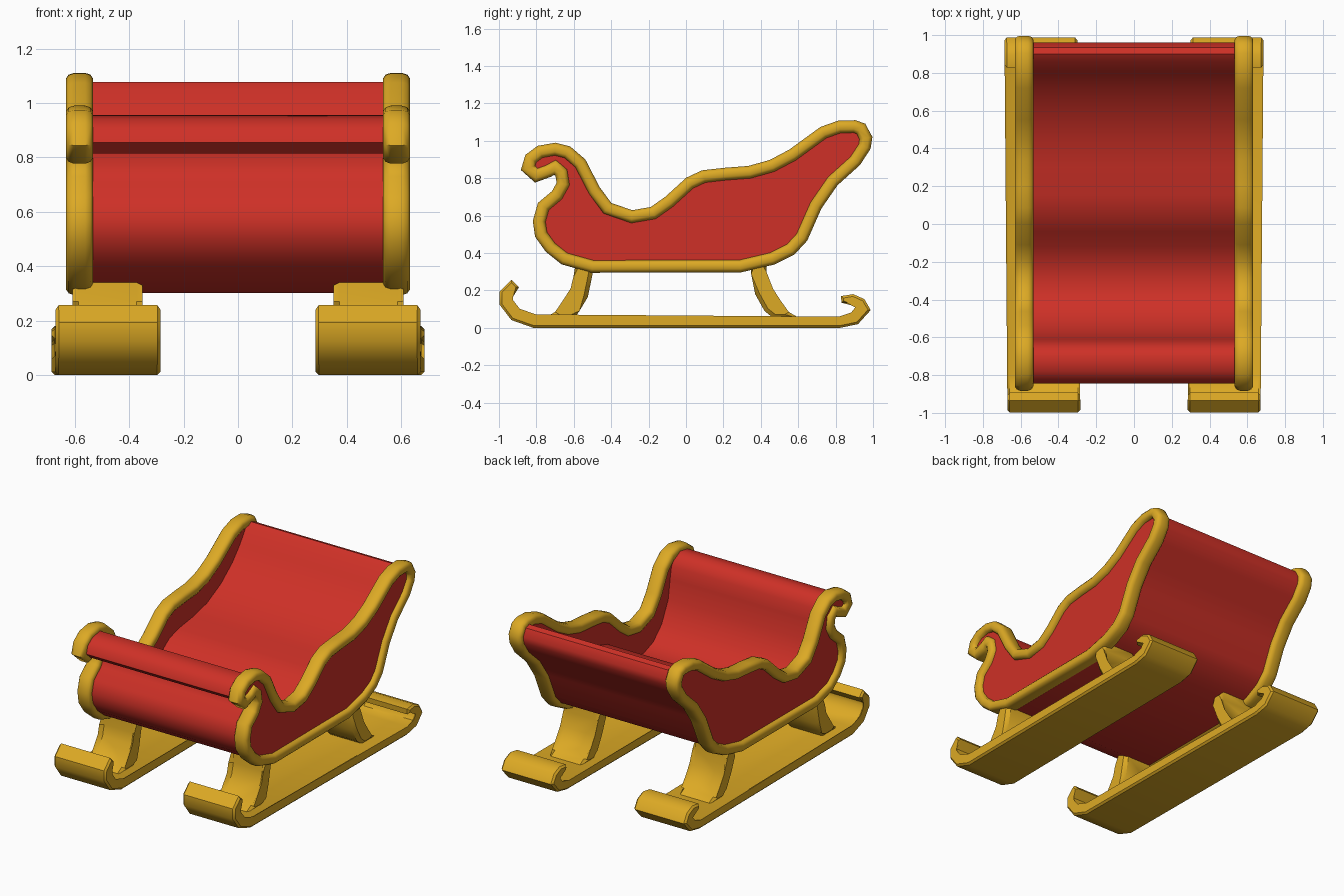
import bpy, bmesh, math
from mathutils import Vector

if "Cube" in bpy.data.objects:
    bpy.data.objects.remove(bpy.data.objects["Cube"])


def material(name, rgb):
    m = bpy.data.materials.new(name)
    m.diffuse_color = (*rgb, 1)
    m.use_nodes = True
    m.node_tree.nodes["Principled BSDF"].inputs["Base Color"].default_value = m.diffuse_color
    return m


RED = material("red paint", (0.62, 0.03, 0.02))
GOLD = material("gold paint", (0.72, 0.40, 0.018))


def finish(name, bm, mat, mirror=True, angle=40):
    bmesh.ops.recalc_face_normals(bm, faces=bm.faces)
    me = bpy.data.meshes.new(name)
    bm.to_mesh(me)
    bm.free()
    me.materials.append(mat)
    me.shade_smooth()
    me.set_sharp_from_angle(angle=math.radians(angle))
    ob = bpy.data.objects.new(name, me)
    bpy.context.collection.objects.link(ob)
    if mirror:
        mod = ob.modifiers.new("mirror", 'MIRROR')
        mod.use_clip = False
        mod.use_mirror_merge = False
    return ob


def prism(name, outline, x0, x1, mat, mirror=True, bevel=0, skew=0):
    """Extrude a (y, z) outline along x, optionally chamfering the end rims."""
    bm = bmesh.new()
    a = [bm.verts.new((x0 + skew * y, y, z)) for y, z in outline]
    b = [bm.verts.new((x1 + skew * y, y, z)) for y, z in outline]
    n = len(a)
    caps = [bm.faces.new(a), bm.faces.new(b[::-1])]
    for i in range(n):
        j = (i + 1) % n
        bm.faces.new((a[j], a[i], b[i], b[j]))
    if bevel:
        rims = [e for f in caps for e in f.edges]
        bmesh.ops.bevel(bm, geom=rims, offset=bevel, segments=1, affect='EDGES')
    return finish(name, bm, mat, mirror)


def normals(pts, closed):
    """Mitred side vectors along a 2D path."""
    out, n = [], len(pts)
    for i in range(n):
        p = Vector(pts[i][:2])
        prev = Vector(pts[i - 1][:2]) if closed or i else None
        nxt = Vector(pts[(i + 1) % n][:2]) if closed or i < n - 1 else None
        d1 = (p - prev).normalized() if prev else (nxt - p).normalized()
        d2 = (nxt - p).normalized() if nxt else d1
        t = (d1 + d2).normalized()
        out.append(Vector((-t.y, t.x)) * min(1 / max(t.dot(d1), 0.1), 1.2))
    return out


def ribbon(path):
    """Outline of a strip following (y, z, half thickness) points."""
    ns = normals(path, False)
    left = [(p[0] + n.x * p[2], p[1] + n.y * p[2]) for p, n in zip(path, ns)]
    right = [(p[0] - n.x * p[2], p[1] - n.y * p[2]) for p, n in zip(path, ns)]
    return left + right[::-1]


# Side outline: front scroll underside, belly and back, then the upper edge
lower = [(-.83, .905), (-.845, .855), (-.80, .815), (-.737, .838), (-.70, .858),
         (-.667, .83), (-.657, .77), (-.69, .71), (-.762, .65), (-.785, .57),
         (-.775, .50), (-.725, .43), (-.65, .37), (-.5, .328), (.29, .33),
         (.46, .37), (.56, .42), (.62, .485), (.695, .655), (.785, .785),
         (.905, .893), (.955, .97), (.962, 1.015), (.935, 1.065), (.90, 1.077)]
upper = [(.82, 1.075), (.735, 1.045), (.57, .925), (.46, .867), (.34, .833),
         (.21, .823), (.095, .81), (.02, .775), (-.09, .675), (-.175, .615),
         (-.29, .595), (-.42, .64), (-.49, .735), (-.565, .88), (-.635, .94)]
scroll_top = [(-.70, .956), (-.78, .942)]
side = lower + upper + scroll_top

# Seat surface: backrest, seat, foot well and dash
seat = [(.86, 1.05), (.80, .96), (.72, .87), (.60, .775), (.45, .70), (.30, .665),
        (.15, .645), (.05, .615), (-.04, .55), (-.12, .475), (-.22, .425),
        (-.33, .41), (-.43, .445), (-.52, .53), (-.59, .67), (-.61, .80),
        (-.625, .88), (-.655, .93)]
belly = [(y, z - .026 if z < .36 else z) for y, z in lower]
prism("body_and_seat", belly + seat + scroll_top, -.56, .56, RED, mirror=False)

# Side panels
prism("side_panels", side, .545, .602, RED)

# Gold trim: rounded section swept round the side outline
bm = bmesh.new()
rings, K = [], 12
for (y, z), n in zip(side, normals(side, True)):
    ring = []
    for k in range(K):
        a = 2 * math.pi * (k + .5) / K
        c, s = math.cos(a), math.sin(a)
        u = math.copysign(abs(c) ** .65, c) * .05
        v = math.copysign(abs(s) ** .65, s) * .034
        ring.append(bm.verts.new((.582 + u, y + n.x * v, z + n.y * v)))
    rings.append(ring)
for i, r in enumerate(rings):
    q = rings[(i + 1) % len(rings)]
    for k in range(K):
        m = (k + 1) % K
        bm.faces.new((r[k], r[m], q[m], q[k]))
finish("side_trim", bm, GOLD, angle=60)

# Runners: wide strips curled at both ends
runner = [(-.913, .238, .028), (-.967, .182, .03), (-.967, .135, .03), (-.915, .067, .03),
          (-.81, .03, .03), (.82, .03, .03), (.905, .046, .028), (.952, .1, .03),
          (.935, .135, .025), (.89, .157, .023), (.83, .152, .018)]
prism("runners", ribbon(runner), .292, .678, GOLD, bevel=.012, skew=.008)

# Struts: curved legs with spread feet
front = [(-.585, .37), (-.58, .27), (-.597, .20), (-.65, .12), (-.70, .085), (-.765, .05),
         (-.60, .05), (-.57, .09), (-.525, .165), (-.497, .30), (-.495, .37)]
back = [(.345, .36), (.348, .29), (.37, .18), (.42, .09), (.47, .05),
        (.61, .05), (.55, .085), (.49, .13), (.445, .20), (.43, .30), (.43, .36)]
prism("front_struts", front, .35, .608, GOLD, bevel=.022)
prism("back_struts", back, .35, .608, GOLD, bevel=.022)
